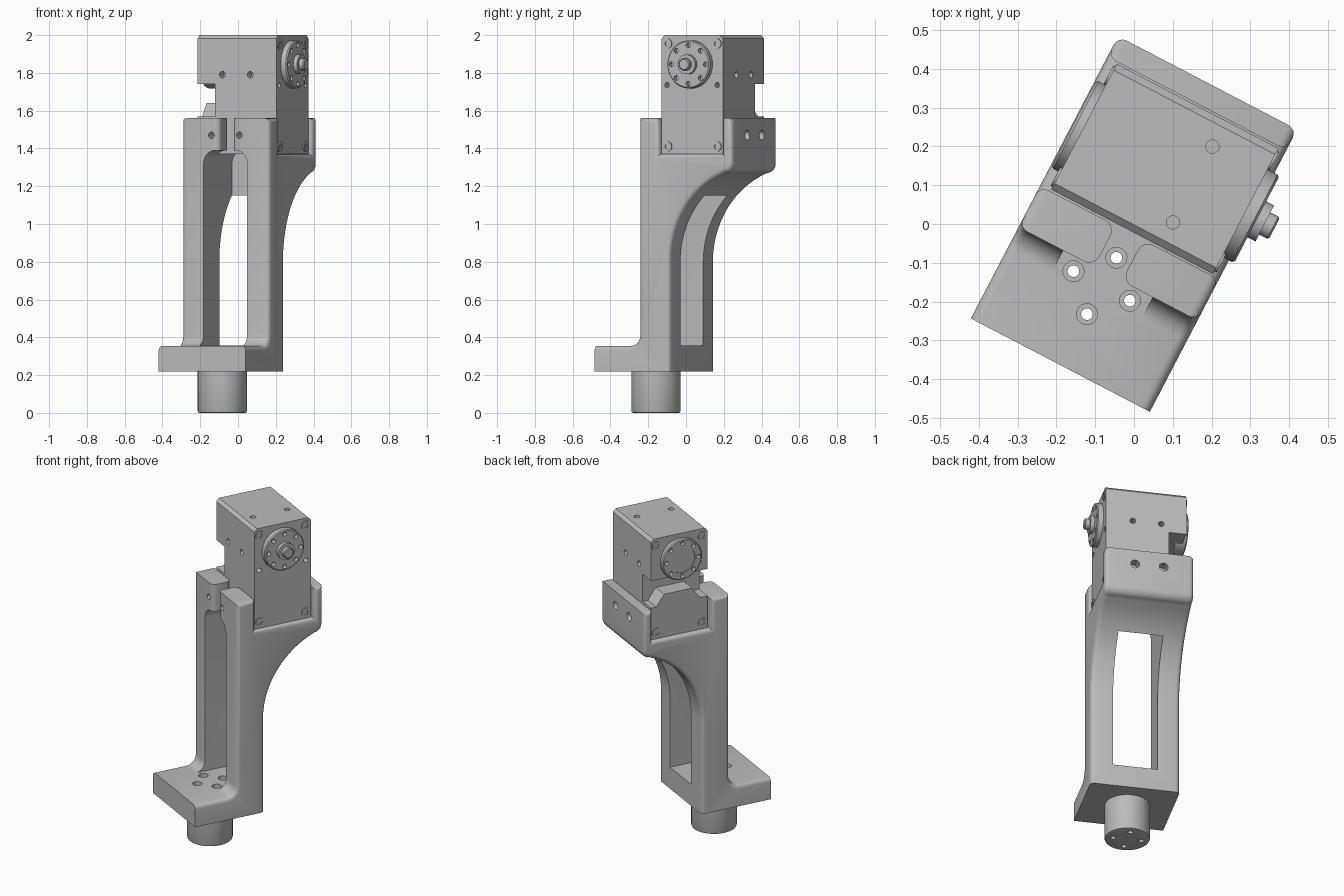
import bpy, bmesh, math
from mathutils import Matrix

if "Cube" in bpy.data.objects:
    bpy.data.objects.remove(bpy.data.objects["Cube"])

TURN = math.radians(-27.55)          # whole assembly is turned about z
GREY = bpy.data.materials.new("plain_grey")
GREY.diffuse_color = (0.5, 0.5, 0.5, 1)
GREY.use_nodes = True
GREY.node_tree.nodes["Principled BSDF"].inputs["Base Color"].default_value = GREY.diffuse_color


def arc(cx, cy, r, a0, a1, n):
    return [(cx + r * math.cos(math.radians(a0 + (a1 - a0) * i / n)),
             cy + r * math.sin(math.radians(a0 + (a1 - a0) * i / n))) for i in range(n + 1)]


def circle(cx, cy, r, n=32):
    return arc(cx, cy, r, 0, 360, n)[:-1]


def prism(name, loops, axis, a, b, bevel=None, width=0.02, seg=1):
    """Extrude closed 2D loops along an axis from a to b, bevel edges picked by a rule."""
    place = {"x": lambda p, s: (s, p[0], p[1]),
             "y": lambda p, s: (p[0], s, p[1]),
             "z": lambda p, s: (p[0], p[1], s)}[axis]
    bm = bmesh.new()
    for loop in loops:
        lo = [bm.verts.new(place(p, a)) for p in loop]
        hi = [bm.verts.new(place(p, b)) for p in loop]
        bm.faces.new(lo)
        bm.faces.new(hi)
        n = len(loop)
        for i in range(n):
            j = (i + 1) % n
            bm.faces.new((lo[i], lo[j], hi[j], hi[i]))
    bmesh.ops.recalc_face_normals(bm, faces=bm.faces)
    if bevel:
        picked = [e for e in bm.edges if bevel(e.verts[0].co, e.verts[1].co)]
        bmesh.ops.bevel(bm, geom=picked, offset=width, segments=seg, profile=0.5,
                        affect='EDGES', clamp_overlap=False)
        bmesh.ops.recalc_face_normals(bm, faces=bm.faces)
    me = bpy.data.meshes.new(name)
    bm.to_mesh(me)
    bm.free()
    ob = bpy.data.objects.new(name, me)
    bpy.context.collection.objects.link(ob)
    me.materials.append(GREY)
    return ob


def cut(target, loops, axis, a, b):
    tool = prism("cutter", loops, axis, a, b)
    tool.hide_render = True
    mod = target.modifiers.new("cut", 'BOOLEAN')
    mod.operation, mod.solver, mod.object = 'DIFFERENCE', 'EXACT', tool
    bpy.context.view_layer.objects.active = target
    bpy.ops.object.modifier_apply(modifier="cut")
    bpy.data.objects.remove(tool)


def holes(points, r):
    return [circle(p, q, r, 20) for p, q in points]


def near(a, b):
    return abs(a - b) < 1e-4


# Bracket: side profile with foot, upright, shelf, back lip and curved gusset
W = 0.26
profile = ([(-0.41, 0.22), (-0.41, 0.355)]
           + arc(-0.205, 0.415, 0.06, -90, 0, 6)
           + [(-0.145, 1.56), (-0.025, 1.56), (-0.025, 1.37), (0.35, 1.37), (0.35, 1.56), (0.41, 1.56)]
           + arc(0.36, 1.32, 0.05, 0, -90, 6)
           + arc(0.535, 0.8, 0.5, 112, 180, 20)
           + [(0.035, 0.22)])


def rim(p, q):
    return (near(p.x, q.x) and not (near(p.z, 0.22) and near(q.z, 0.22))
            and not (near(p.y, -0.41) and near(q.y, -0.41)))


bracket = prism("bracket", [profile], "x", -W, W, rim, 0.025, 4)

# Pocket between the uprights (opens through the curved back) and the slot above it
pocket = [(-0.13, 0.3555), (0.13, 0.3555)] + arc(0.06, 1.32, 0.07, 0, 90, 6) + arc(-0.06, 1.32, 0.07, 90, 180, 6)
cut(bracket, [pocket], "y", -0.5, 0.18)
half = [(0.07, -0.17)] + arc(0.07, -0.115, 0.03, 270, 180, 5) + arc(0.07, -0.055, 0.03, 180, 90, 5) + [(0.07, -0.01)]
cut(bracket, [half + [(-x, y) for x, y in reversed(half)]], "z", 1.36, 1.7)

# Mounting holes
CV = -0.18
foot = [(0.082, CV), (-0.082, CV), (0, CV + 0.082), (0, CV - 0.082)]
pair = [(-0.083, 1.47), (0.083, 1.47)]
cut(bracket, holes(foot, 0.015), "z", 0.1, 0.5)
cut(bracket, holes(foot, 0.027), "z", 0.30, 0.5)
cut(bracket, holes(pair, 0.017), "y", -0.3, 0.0)
cut(bracket, holes(pair, 0.026), "y", 0.3, 0.5)

# Round boss below the foot
boss = prism("base_boss", [circle(0, CV, 0.13, 64)], "z", 0, 0.22,
             lambda p, q: near(p.z, 0) and near(q.z, 0), 0.01, 2)
cut(boss, holes(foot, 0.015), "z", -0.1, 0.3)

# Motor body with a notch on the left side and chamfered top edges
F, B, L, R = -0.02, 0.345, -0.23, 0.24
body = prism("motor_body", [[(L, 1.74), (-0.127, 1.74), (-0.127, 1.371), (R, 1.371), (R, 2.0), (L, 2.0)]],
             "y", F, B, lambda p, q: near(p.z, 2) and near(q.z, 2) and near(p.y, q.y), 0.018)
cut(body, holes([(0.087, 0.05), (0.087, 0.27)], 0.017), "z", 1.95, 2.1)
front = [(-0.083, 1.79), (0.083, 1.79)]
cut(body, holes(front, 0.017), "y", F - 0.1, F + 0.05)
cut(body, holes(front, 0.017), "y", B - 0.05, B + 0.1)
cut(body, holes([(0.012, 1.735), (0.312, 1.735)], 0.014), "x", R - 0.04, R + 0.1)

# Lower left cover with a raised middle
prism("motor_lower_cover", [[(F, 1.371), (B, 1.371), (B, 1.57), (0.31, 1.57), (0.26, 1.64),
                             (0.08, 1.64), (0.03, 1.57), (F, 1.57)]], "x", L, -0.12)

# Horn discs on both sides, bolt circles and output shaft
HV, HZ = 0.157, 1.845
bolts = [(HV + 0.102 * math.cos(k * math.pi / 4), HZ + 0.102 * math.sin(k * math.pi / 4)) for k in range(8)]
disc = circle(HV, HZ, 0.127, 64)


def outer(s):
    return lambda p, q: near(p.x, s) and near(q.x, s)


right_horn = prism("right_horn", [disc], "x", 0.22, 0.275, outer(0.275), 0.006)
cut(right_horn, holes(bolts, 0.013), "x", 0.25, 0.3)
left_horn = prism("left_horn", [disc], "x", -0.257, -0.19, outer(-0.257), 0.006)
cut(left_horn, holes(bolts, 0.013), "x", -0.3, -0.235)
cut(left_horn, [circle(HV, HZ, 0.082, 48)], "x", -0.3, -0.251)
prism("shaft_collar", [circle(HV, HZ, 0.052, 40)], "x", 0.26, 0.298)
prism("shaft_tip", [circle(HV, HZ, 0.032, 32)], "x", 0.29, 0.326, outer(0.326), 0.005)

# Corner screws on both sides of the motor
corners = [(v, z) for v in (0.015, 0.31) for z in (1.41, 1.955)]
for side, a, b in (("right", R - 0.02, R + 0.006), ("left", L - 0.006, L + 0.02)):
    screws = prism(side + "_screws", [circle(v, z, 0.027, 24) for v, z in corners], "x", a, b)
    tip = b if side == "right" else a
    cut(screws, [circle(v, z, 0.014, 6) for v, z in corners], "x", tip - 0.012, tip + 0.012)

# Turn everything and smooth the round surfaces
bpy.ops.object.select_all(action='DESELECT')
for ob in bpy.context.collection.objects:
    ob.data.transform(Matrix.Rotation(TURN, 4, 'Z'))
    ob.select_set(True)
bpy.context.view_layer.objects.active = bracket
bpy.ops.object.shade_smooth_by_angle(angle=math.radians(30))
